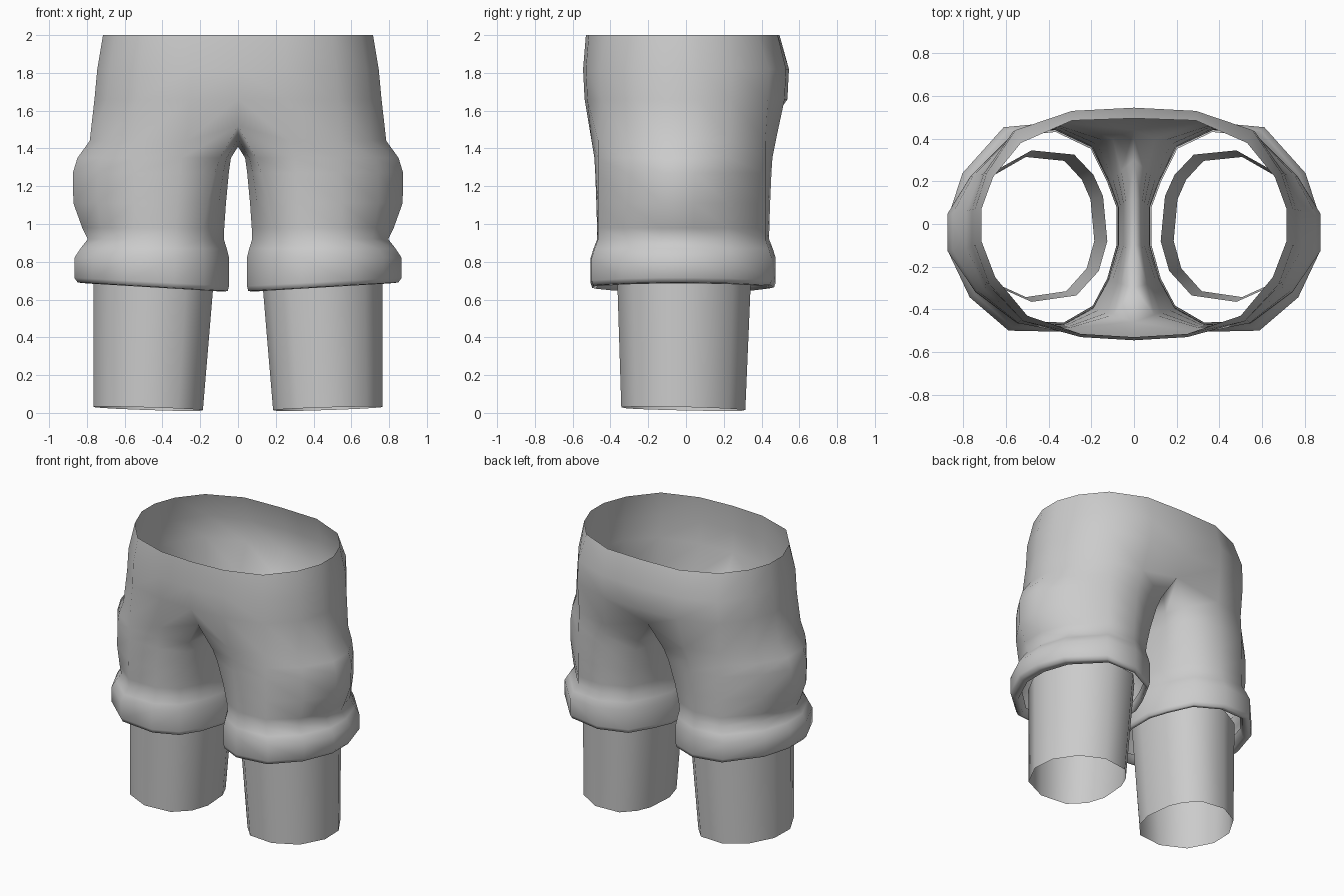
import bpy, bmesh
from mathutils import Vector

if "Cube" in bpy.data.objects:
    bpy.data.objects.remove(bpy.data.objects["Cube"])

# half outlines, from front centre round the outside to back centre
WAIST = [(0, -.53), (.25, -.515), (.5, -.43), (.65, -.25), (.715, -.08),
         (.715, .07), (.66, .22), (.53, .38), (.29, .485), (0, .495)]
HIP = [(0, -.545), (.25, -.53), (.52, -.455), (.68, -.28), (.745, -.1),
       (.745, .07), (.69, .24), (.555, .44), (.29, .53), (0, .545)]
THIGH = [(0, -.46), (.27, -.5), (.54, -.465), (.7, -.31), (.785, -.12),
         (.785, .06), (.72, .23), (.56, .42), (.32, .475), (0, .44)]
CROTCH = [(0, .3, 1.45), (0, .12, 1.415), (0, -.1, 1.41), (0, -.3, 1.45)]
# closed hem outline: same outer points, then the inside of the thigh
HEM = [(.19, -.39), (.33, -.47), (.55, -.465), (.71, -.32), (.795, -.13),
       (.795, .04), (.74, .22), (.57, .42), (.37, .44), (.2, .36),
       (.12, .2), (.075, .08), (.075, -.1), (.12, -.26)]
POCKET = {3: .45, 4: 1, 5: 1, 6: .4}


def loft(name, rings):
    """Skin successive rings; a longer ring is treated as closed, then mirror the half."""
    bm = bmesh.new()
    rows = [[bm.verts.new(p) for p in r] for r in rings]
    for a, b in zip(rows, rows[1:]):
        n = len(a)
        closed = n == len(b) and n > 10
        for i in range(n if closed else n - 1):
            j = (i + 1) % n
            bm.faces.new((a[i], b[i], b[j], a[j]))
    bmesh.ops.recalc_face_normals(bm, faces=bm.faces)
    for f in bm.faces:
        f.smooth = True
    me = bpy.data.meshes.new(name)
    bm.to_mesh(me)
    bm.free()
    ob = bpy.data.objects.new(name, me)
    bpy.context.collection.objects.link(ob)
    m = ob.modifiers.new("mirror", 'MIRROR')
    m.use_clip = True
    return ob


# torso
rings = [[(x, y, 2) for x, y in WAIST],
         [(x, y, 1.82) for x, y in HIP],
         [(x * 1.02, y * .985, 1.66) for x, y in HIP]]
top = [Vector((x, y, 1.52 if x == 0 else 1.44)) for x, y in THIGH]
top += [Vector(p) for p in CROTCH]
rings.append(top)

# thighs with side pocket bulge: (height, blend to hem, bulge)
for z, t, bulge in [(1.35, .5, .06), (1.27, .65, .083), (1.11, .85, .078),
                    (.98, .97, .03), (.92, 1, 0)]:
    ring = []
    for i, (p, h) in enumerate(zip(top, HEM)):
        x = p.x + (h[0] - p.x) * t + bulge * POCKET.get(i, 0)
        ring.append((x, p.y + (h[1] - p.y) * t, z))
    rings.append(ring)

# rolled cuffs: (height, outward amount)
for z, k in [(.87, .55), (.82, 1), (.72, 1), (.695, .75), (.69, .1), (.75, -.25)]:
    ring = []
    for x, y in HEM:
        tilt = .05 * (.87 - x) / .82 if z < .8 else 0
        ring.append((x + k * (.022 + .138 * (x - .435)),
                     y + k * .077 * (y + .015), z - tilt))
    rings.append(ring)
loft("shorts", rings)

# lower legs: open tapered tubes
TUBE = [(.48, -.365), (.27, -.335), (.165, -.22), (.125, -.08), (.145, .13), (.19, .23),
        (.28, .325), (.48, .345), (.65, .25), (.755, .08), (.765, -.1), (.67, -.28)]
upper = [(x, y, .74) for x, y in TUBE]
lower = [(.765 - (.765 - x) * .905, y * .925 - .005,
          .022 + .028 * (x - .45) - .02 * y) for x, y in TUBE]
loft("lower_leg", [upper, lower])
